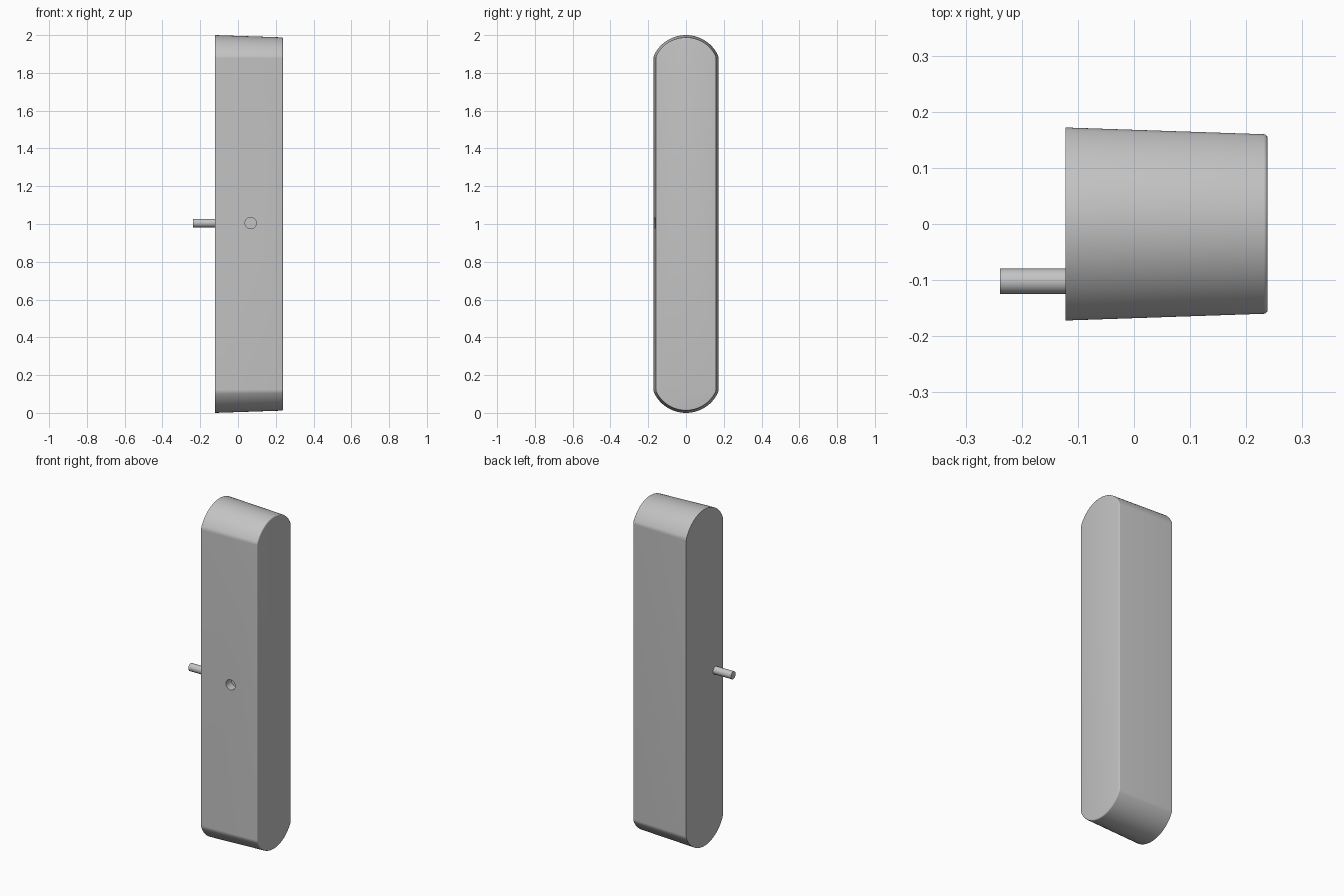
import bpy, bmesh, math
from mathutils import Matrix, Vector

cube = bpy.data.objects.get("Cube")
if cube:
    bpy.data.objects.remove(cube, do_unlink=True)

grey = bpy.data.materials.new("plain_grey")
grey.use_nodes = True
colour = (0.55, 0.55, 0.55, 1)
grey.diffuse_color = colour
grey.node_tree.nodes["Principled BSDF"].inputs["Base Color"].default_value = colour


def make_object(name, bm):
    bmesh.ops.recalc_face_normals(bm, faces=bm.faces)
    mesh = bpy.data.meshes.new(name)
    bm.to_mesh(mesh)
    bm.free()
    obj = bpy.data.objects.new(name, mesh)
    bpy.context.collection.objects.link(obj)
    mesh.materials.append(grey)
    return obj


def cylinder(name, radius, length, centre, axis):
    bm = bmesh.new()
    turn = Vector((0, 0, 1)).rotation_difference(Vector(axis)).to_matrix().to_4x4()
    bmesh.ops.create_cone(bm, cap_ends=True, segments=48, radius1=radius, radius2=radius,
                          depth=length, matrix=Matrix.Translation(centre) @ turn)
    return make_object(name, bm)


def smooth(obj):
    bpy.ops.object.select_all(action="DESELECT")
    obj.select_set(True)
    bpy.context.view_layer.objects.active = obj
    bpy.ops.object.shade_smooth_by_angle(angle=math.radians(32))


HALF_WIDTH, ARC, FILLET = 0.172, 0.188, 0.05


def outline(inset):
    """Domed end with filleted shoulders, repeated upside down."""
    limit = math.asin((HALF_WIDTH - FILLET) / (ARC - FILLET))
    crown = 1 - ARC
    shoulder = crown + (ARC - FILLET) * math.cos(limit)
    half = []
    for i in range(9):
        a = math.pi / 2 + (limit - math.pi / 2) * i / 8
        r = FILLET - inset
        half.append((HALF_WIDTH - FILLET + r * math.sin(a), shoulder + r * math.cos(a)))
    for i in range(1, 16):
        a = limit * (1 - i / 15)
        r = ARC - inset
        half.append((r * math.sin(a), crown + r * math.cos(a)))
    top = half + [(-y, z) for y, z in reversed(half[:-1])]
    return top + [(-y, -z) for y, z in top]


# Tapered body with a small rounded edge at the narrow end
rings = [(-0.122, 0)]
for i in range(5):
    a = math.pi / 2 * i / 4
    rings.append((0.231 + 0.007 * math.sin(a), 0.012 + 0.007 * (1 - math.cos(a))))
bm = bmesh.new()
loops = [[bm.verts.new((x, y, z + 1)) for y, z in outline(inset)] for x, inset in rings]
for a, b in zip(loops, loops[1:]):
    for i in range(len(a)):
        j = (i + 1) % len(a)
        bm.faces.new((a[i], a[j], b[j], b[i]))
bm.faces.new(loops[0])
bm.faces.new(loops[-1])
body = make_object("body", bm)

# Round blind hole in the front
cutter = cylinder("hole_cutter", 0.03, 0.1, (0.067, -0.165, 1.005), (0, 1, 0))
cutter.hide_render = True
cut = body.modifiers.new("front_hole", "BOOLEAN")
cut.operation = "DIFFERENCE"
cut.solver = "EXACT"
cut.object = cutter
bpy.context.view_layer.objects.active = body
bpy.ops.object.modifier_apply(modifier=cut.name)
bpy.data.objects.remove(cutter, do_unlink=True)
smooth(body)

# Pin standing out of the wide end
pin = cylinder("side_pin", 0.0225, 0.127, (-0.1755, -0.102, 1.005), (1, 0, 0))
smooth(pin)
